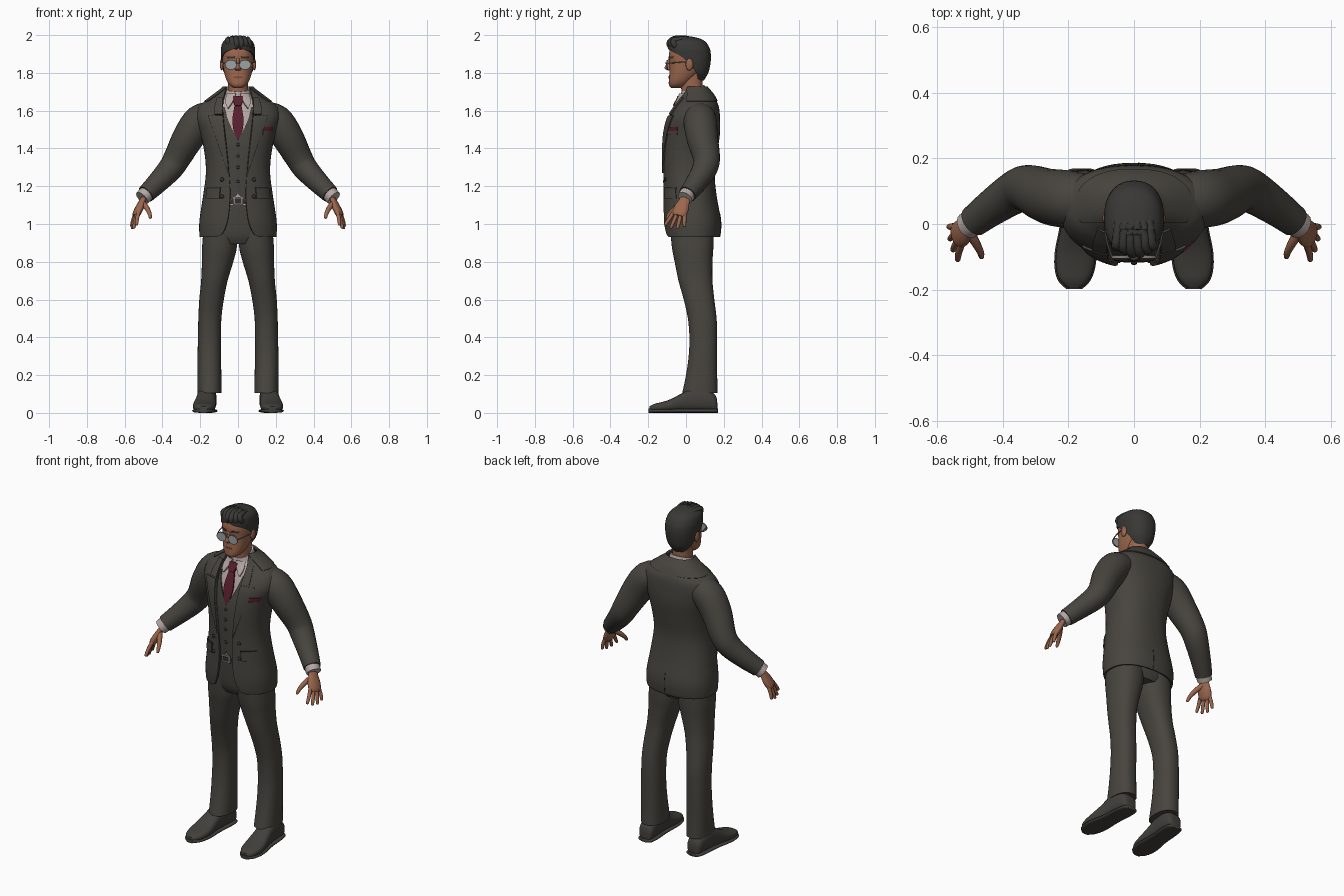
import bpy, bmesh, math
from mathutils import Vector
from mathutils.bvhtree import BVHTree

if "Cube" in bpy.data.objects:
    bpy.data.objects.remove(bpy.data.objects["Cube"])


def material(name, rgb):
    m = bpy.data.materials.new(name)
    m.diffuse_color = (*rgb, 1)
    m.use_nodes = True
    m.node_tree.nodes["Principled BSDF"].inputs["Base Color"].default_value = m.diffuse_color
    return m


SUIT = material("suit cloth", (.064, .059, .049))
SHIRT = material("shirt cloth", (.46, .39, .37))
SKIN = material("skin", (.33, .135, .075))
HAIR = material("hair", (.04, .039, .036))
TIE = material("tie silk", (.10, .013, .027))
LENS = material("glass lens", (.33, .36, .38))
METAL = material("metal", (.22, .21, .20))
TRIM = material("dark trim", (.03, .028, .025))
LIPS = material("lips", (.22, .075, .05))
LEATHER = material("shoe leather", (.055, .051, .044))


def dense(rows, k=4):
    """Smoothly resample rows of numbers."""
    out = []
    for i in range(len(rows) - 1):
        a, b, c, d = (rows[max(i - 1, 0)], rows[i], rows[i + 1], rows[min(i + 2, len(rows) - 1)])
        for s in range(k):
            t = s / k
            out.append([.5 * (2 * q + (r - p) * t + (2 * p - 5 * q + 4 * r - e) * t * t
                              + (3 * q - p - 3 * r + e) * t ** 3) for p, q, r, e in zip(a, b, c, d)])
    return out + [list(rows[-1])]


def build(name, rings, mat, closed=True, cap=True, thick=0, mirror=False, angle=45):
    """Skin a stack of rings into one object."""
    bm = bmesh.new()
    vs = [[bm.verts.new(p) for p in ring] for ring in rings]
    n = len(vs[0])
    for a, b in zip(vs, vs[1:]):
        for j in range(n if closed else n - 1):
            k = (j + 1) % n
            bm.faces.new((a[j], a[k], b[k], b[j]))
    if closed and cap:
        bm.faces.new(vs[0])
        bm.faces.new(vs[-1])
        bmesh.ops.recalc_face_normals(bm, faces=bm.faces)
    return finish(name, bm, mat, thick, mirror, angle)


def finish(name, bm, mat, thick=0, mirror=False, angle=45):
    me = bpy.data.meshes.new(name)
    bm.to_mesh(me)
    bm.free()
    me.materials.append(mat)
    for p in me.polygons:
        p.use_smooth = True
    me.set_sharp_from_angle(angle=math.radians(angle))
    ob = bpy.data.objects.new(name, me)
    bpy.context.collection.objects.link(ob)
    if thick:
        s = ob.modifiers.new("thickness", 'SOLIDIFY')
        s.thickness, s.offset = thick, -1
        e = ob.modifiers.new("crisp edges", 'EDGE_SPLIT')
        e.split_angle = math.radians(50)
    if mirror:
        ob.modifiers.new("mirror", 'MIRROR').use_mirror_merge = False
    return ob


def arc(z, cx, rx, yf, yb, t0=0., n=2.3, count=40, tilt=0., closed=True):
    """Horizontal superellipse ring, starting at the front."""
    cy, ry = (yf + yb) / 2, (yb - yf) / 2
    pts = []
    for i in range(count):
        t = 2 * math.pi * i / count if closed else t0 + (2 * math.pi - 2 * t0) * i / (count - 1)
        s, c = math.sin(t), math.cos(t)
        y = -ry * math.copysign(abs(c) ** (2 / n), c)
        pts.append((cx + rx * math.copysign(abs(s) ** (2 / n), s), cy + y, z + tilt * y))
    return pts


def body(name, rows, mat, n=2.3, tilt=0., mirror=False):
    """Closed form from rows of z, centre x, half width, front y, back y."""
    return build(name, [arc(*r, n=n, tilt=tilt) for r in dense(rows)], mat, mirror=mirror)


def shell(name, rows, mat, gap, thick, n=2.3):
    """Form open at the front; last number is a gap half width or an angle."""
    rings = []
    for z, rx, yf, yb, g in dense(rows):
        g = max(g, 0)
        t0 = math.asin(min(1, (g / rx) ** (n / 2))) if gap else math.radians(g)
        rings.append(arc(z, 0, rx, yf, yb, t0, n, 49, closed=False))
    return build(name, rings, mat, closed=False, thick=thick)


def tube(name, path, mat, ref=(0, 1, 0), flat=1., mirror=True, k=4, count=16):
    """Round or flattened tube along x, y, z, radius rows."""
    rows, rings = dense(path, k), []
    for i, r in enumerate(rows):
        t = (Vector(rows[min(i + 1, len(rows) - 1)][:3]) - Vector(rows[max(i - 1, 0)][:3])).normalized()
        u = Vector(ref)
        u = (u - t * u.dot(t)).normalized()
        v = t.cross(u)
        rings.append([Vector(r[:3]) + r[3] * (u * math.cos(a) + v * flat * math.sin(a))
                      for a in (2 * math.pi * j / count for j in range(count))])
    return build(name, rings, mat, mirror=mirror)


def tree(ob):
    me = ob.data
    return BVHTree.FromPolygons([v.co for v in me.vertices], [p.vertices[:] for p in me.polygons])


def surf(bvh, x, z, side=-1):
    hit = bvh.ray_cast(Vector((x, side, z)), Vector((0, -side, 0)))[0]
    return (hit or bvh.find_nearest(Vector((x, side * .1, z)))[0]).y


def patch(name, bvh, rows, mat, lift=.006, mirror=False, side=-1, k=4):
    """Thin cloth piece laid on a surface, rows of z, left x, right x."""
    rings = []
    for z, a, b in dense(rows, k):
        xs = [a + (b - a) * i / 8 for i in range(9)]
        rings.append([(x, surf(bvh, x, z, side) + side * lift, z) for x in (xs if side < 0 else xs[::-1])])
    return build(name, rings, mat, closed=False, thick=lift + .003, mirror=mirror)


def ball(name, loc, scale, mat, mirror=False):
    bm = bmesh.new()
    bmesh.ops.create_uvsphere(bm, u_segments=20, v_segments=12, radius=1)
    for v in bm.verts:
        v.co = Vector([c * s + l for c, s, l in zip(v.co, scale, loc)])
    return finish(name, bm, mat, mirror=mirror)


def box(name, loc, size, mat):
    bm = bmesh.new()
    bmesh.ops.create_cube(bm, size=1)
    for v in bm.verts:
        v.co = Vector([c * s + l for c, s, l in zip(v.co, size, loc)])
    return finish(name, bm, mat)


# Trousers
body("trouser_leg", [(.105, .15, .064, -.02, .168), (.2, .151, .063, 0, .165), (.3, .152, .062, .014, .165),
     (.4, .151, .061, .018, .165), (.5, .149, .061, .01, .162), (.6, .14, .065, -.012, .15),
     (.7, .125, .07, -.04, .14), (.8, .108, .083, -.06, .14), (.88, .098, .092, -.075, .145),
     (1.0, .092, .088, -.085, .145)], SUIT, mirror=True)
body("trouser_seat", [(.895, 0, .13, -.06, .13), (.94, 0, .17, -.08, .145), (1.03, 0, .165, -.09, .14),
     (1.12, 0, .15, -.095, .125)], SUIT)

# Shoes and soles, lofted from heel to toe
shoe = [(.166, .16, .022, .05), (.155, .16, .042, .095), (.1, .163, .05, .13), (.03, .168, .05, .13),
        (-.02, .172, .053, .105), (-.08, .177, .06, .073), (-.13, .18, .058, .057),
        (-.17, .182, .045, .047), (-.194, .182, .02, .034)]


def shoe_rings(grow, low, high):
    out = []
    for y, cx, hw, top in dense(shoe, 3):
        top = min(top, high)
        pts = []
        for j in range(24):
            t = 2 * math.pi * j / 24
            s, c = math.sin(t), math.cos(t)
            pts.append((cx + (hw + grow) * math.copysign(abs(c) ** .75, c), y * (1 + grow * 5),
                        (low + top) / 2 + (top - low) / 2 * math.copysign(abs(s) ** .75, s)))
        out.append(pts)
    return out


build("shoe", shoe_rings(0, .008, 1), LEATHER, mirror=True)
build("shoe_sole", shoe_rings(.004, 0, .022), LEATHER, mirror=True)

# Shirt torso, waistcoat and belt
core = tree(body("shirt_torso", [(1.1, 0, .15, -.10, .12), (1.2, 0, .15, -.105, .12), (1.35, 0, .155, -.11, .13),
            (1.45, 0, .17, -.105, .14), (1.55, 0, .18, -.082, .14), (1.62, 0, .16, -.055, .13),
            (1.67, 0, .09, -.03, .11), (1.70, 0, .06, -.02, .10)], SHIRT))
patch("waistcoat", core, [(1.125, .035, .1), (1.16, .002, .11), (1.2, 0, .115), (1.3, 0, .115), (1.4, 0, .12),
      (1.445, 0, .12), (1.5, .03, .12), (1.56, .056, .125), (1.62, .072, .12)], SUIT, .008, mirror=True)
patch("belt", core, [(1.105, -.1, .1), (1.14, -.1, .1)], TRIM, .005)
box("belt_buckle", (0, -.108, 1.122), (.052, .012, .044), METAL)
box("belt_buckle_inset", (0, -.112, 1.122), (.034, .008, .026), TRIM)
for z in (1.42, 1.36, 1.30, 1.225):
    ball("waistcoat_button", (0, surf(core, 0, z) - .01, z), (.009, .005, .009), TRIM)

# Tie and shirt collar
patch("tie_blade", core, [(1.45, -.004, .004), (1.48, -.018, .018), (1.54, -.03, .03), (1.6, -.023, .023),
      (1.645, -.015, .015)], TIE, .009)
patch("tie_knot", core, [(1.628, -.015, .015), (1.65, -.024, .024), (1.678, -.026, .026)], TIE, .018)
body("collar_band", [(1.675, 0, .072, -.033, .105), (1.70, 0, .068, -.03, .102), (1.718, 0, .061, -.026, .098)],
     SHIRT, tilt=.3)
patch("collar_wing", core, [(1.615, .052, .056), (1.65, .028, .068), (1.69, .012, .06)], SHIRT, .015, mirror=True)

# Jacket
coat = tree(shell("jacket_body", [(.93, .203, -.108, .178, .115), (.95, .205, -.113, .183, .083),
            (1.02, .204, -.12, .185, .055), (1.15, .185, -.12, .162, .042), (1.27, .17, -.122, .152, .048),
            (1.38, .178, -.125, .166, .058), (1.48, .20, -.12, .18, .07), (1.56, .224, -.10, .18, .078),
            (1.62, .212, -.065, .174, .08), (1.66, .16, -.038, .156, .078), (1.70, .105, -.02, .13, .07),
            (1.72, .085, -.015, .118, .065)], SUIT, True, .012))
shell("jacket_collar", [(1.652, .178, -.05, .168, 62), (1.685, .134, -.03, .15, 55), (1.712, .098, -.02, .128, 50),
      (1.728, .082, -.012, .114, 50)], SUIT, False, .01)
patch("lapel", coat, [(1.27, .05, .053), (1.36, .058, .085), (1.46, .07, .12), (1.56, .08, .155),
      (1.575, .081, .158)], SUIT, .008, mirror=True)
patch("lapel_collar", coat, [(1.582, .082, .128), (1.62, .083, .125), (1.67, .08, .112)], SUIT, .009, mirror=True)
patch("pocket_flap", coat, [(1.135, .10, .172), (1.188, .095, .165)], SUIT, .009, mirror=True)
patch("pocket_flap_seam", coat, [(1.187, .093, .166), (1.193, .093, .165)], TRIM, .008, mirror=True)
patch("breast_pocket", coat, [(1.47, .132, .182), (1.492, .132, .187)], SUIT, .007)
patch("pocket_square", coat, [(1.49, .135, .185), (1.514, .138, .19)], TIE, .006)
patch("back_vent", coat, [(.935, .012, .017), (1.06, .012, .015)], TRIM, .002, side=1)
for z in (1.235, 1.145):
    ball("jacket_button", (.085, surf(coat, .085, z) - .002, z), (.011, .006, .011), TRIM, mirror=True)

# Sleeves and cuffs
tube("sleeve", [(.13, .07, 1.57, .078), (.2, .075, 1.545, .088), (.262, .085, 1.46, .084), (.322, .108, 1.35, .072),
     (.36, .098, 1.29, .066), (.43, .052, 1.215, .056), (.488, .008, 1.158, .048)], SUIT, count=24)
tube("shirt_cuff", [(.47, .02, 1.175, .04), (.49, .006, 1.155, .042), (.508, -.006, 1.137, .041)], SHIRT)

# Hands: palm, four fingers, thumb
w, d = Vector((.3, .93, -.2)).normalized(), Vector((.35, -.3, -.88)).normalized()
tube("palm", [(.485, .008, 1.16, .026), (.508, -.01, 1.12, .031), (.522, -.024, 1.085, .041),
     (.536, -.036, 1.055, .04), (.542, -.041, 1.042, .03)], SKIN, ref=w, flat=.5)
for o, length in ((-.03, .088), (-.01, .098), (.01, .094), (.029, .074)):
    base = Vector((.534, -.035, 1.06)) + w * o
    rows = []
    for f, r in ((0, .0105), (.45, .0105), (.85, .009), (.97, .007), (1, .003)):
        p = base + d * length * f + w * o * .8 * f + Vector((-.012 * f * f, 0, 0))
        rows.append((*p, r))
    tube("finger", rows, SKIN, k=2, count=10)
tube("thumb", [(.508, -.018, 1.115, .016), (.483, -.055, 1.085, .014), (.468, -.085, 1.055, .011),
     (.464, -.1, 1.034, .008), (.463, -.103, 1.029, .003)], SKIN, k=3, count=10)

# Neck, head, ears, nose
body("neck", [(1.66, 0, .056, -.022, .09), (1.73, 0, .053, -.026, .088), (1.80, 0, .056, -.03, .09)], SKIN)
head = tree(body("head", [(1.72, 0, .022, -.078, -.03), (1.735, 0, .044, -.09, .005), (1.76, 0, .06, -.091, .035),
            (1.80, 0, .073, -.088, .075), (1.85, 0, .081, -.087, .11), (1.90, 0, .083, -.09, .12),
            (1.95, 0, .074, -.075, .105), (1.98, 0, .04, -.04, .06)], SKIN))
body("nose", [(1.813, 0, .012, -.096, -.07), (1.82, 0, .017, -.109, -.07), (1.83, 0, .014, -.113, -.07),
     (1.85, 0, .009, -.103, -.07), (1.88, 0, .009, -.092, -.07)], SKIN, n=2)
ball("ear", (.086, .018, 1.845), (.01, .02, .032), SKIN, mirror=True)
patch("mouth", head, [(1.771, -.018, .018), (1.777, -.026, .026), (1.783, -.018, .018)], LIPS, .003)
patch("eyebrow", head, [(1.877, .016, .058), (1.887, .018, .06)], HAIR, .004, mirror=True)

# Hair shell and swept strands
shell("hair", [(1.76, .05, -.07, .095, 125), (1.80, .076, -.08, .118, 108), (1.84, .086, -.09, .128, 92),
      (1.88, .09, -.092, .132, 74), (1.91, .091, -.095, .13, 45), (1.93, .09, -.097, .125, 8),
      (1.96, .082, -.096, .108, 0), (1.98, .062, -.08, .078, 0), (1.992, .03, -.05, .03, 0),
      (1.995, .002, -.012, -.008, 0)], HAIR, False, .01)
for x in (-.056, -.034, -.012, .012, .034, .056):
    drop = 2.5 * x * x
    tube("hair_strand", [(x, -.075 + 4 * drop, 1.926, .01), (x + .006, -.09 + 4 * drop, 1.955 - drop, .016),
         (x * .95, -.062, 1.98 - drop, .016), (x * .85, 0, 1.984 - drop, .014),
         (x * .8, .06, 1.968 - drop, .008)], HAIR, mirror=False, count=10)

# Glasses: lenses, rims, bridge, side arms
def oval(sx, sz, y):
    return [(.037 + sx * math.cos(a), y, 1.843 + sz * math.sin(a)) for a in (math.pi * j / 14 for j in range(28))]


build("lens", [oval(.029, .023, -.098), oval(.029, .023, -.103)], LENS, mirror=True)
build("lens_rim", [oval(.028, .022, -.1045), oval(.032, .026, -.1045), oval(.032, .026, -.0965),
      oval(.028, .022, -.0965)], METAL, cap=False, mirror=True)
tube("glasses_bridge", [(-.01, -.102, 1.85, .003), (0, -.108, 1.853, .003), (.01, -.102, 1.85, .003)], METAL,
     ref=(0, 0, 1), mirror=False, count=8)
tube("glasses_arm", [(.067, -.1, 1.85, .003), (.083, -.05, 1.855, .003), (.09, .02, 1.86, .003)], METAL,
     ref=(0, 0, 1), count=8)
